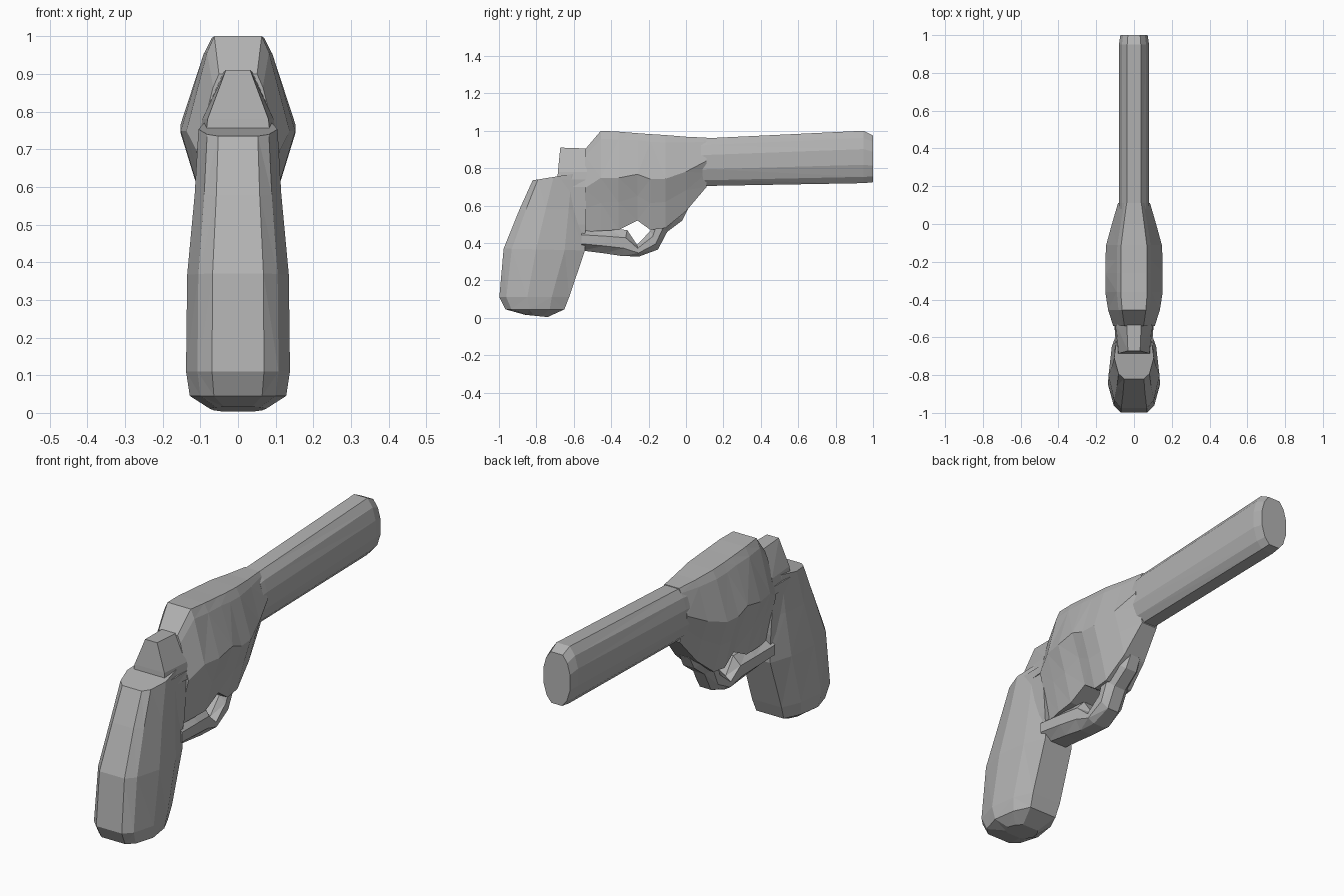
import bpy
import bmesh

cube = bpy.data.objects.get("Cube")
if cube:
    bpy.data.objects.remove(cube, do_unlink=True)

# One plain grey material for the whole model
grey = bpy.data.materials.new("plain_grey")
grey.use_nodes = True
grey.diffuse_color = (0.45, 0.45, 0.45, 1)
grey.node_tree.nodes["Principled BSDF"].inputs["Base Color"].default_value = (0.45, 0.45, 0.45, 1)


def loft(name, profile, rings):
    """Skin mirrored cross-sections.

    profile: (position from start to end, share of half width) pairs
    rings: (start y, start z, end y, end z, half width)
    """
    bm = bmesh.new()
    loops = []
    for y0, z0, y1, z1, width in rings:
        half = [(share * width, y0 + (y1 - y0) * t, z0 + (z1 - z0) * t)
                for t, share in profile]
        mirrored = [(-x, y, z) for x, y, z in reversed(half)]
        loops.append([bm.verts.new(p) for p in half + mirrored])
    count = len(loops[0])
    for a, b in zip(loops, loops[1:]):
        for i in range(count):
            j = (i + 1) % count
            bm.faces.new((a[i], a[j], b[j], b[i]))
    bm.faces.new(loops[0])
    bm.faces.new(loops[-1])
    bmesh.ops.recalc_face_normals(bm, faces=bm.faces)
    # Faceted look: split the bent quads
    bmesh.ops.triangulate(bm, faces=bm.faces)
    mesh = bpy.data.meshes.new(name)
    bm.to_mesh(mesh)
    bm.free()
    mesh.materials.append(grey)
    obj = bpy.data.objects.new(name, mesh)
    bpy.context.collection.objects.link(obj)
    return obj


# Long faceted barrel, sections run top to bottom
loft("barrel",
     [(0, .45), (.14, .8), (.35, 1), (.65, 1), (.88, .75), (1, .4)],
     [(.08, .955, .08, .705, .08),
      (.11, .96, .11, .705, .08),
      (.95, 1.0, .95, .72, .08),
      (1.0, .975, 1.0, .725, .072)])

# Bulging central frame, sections run top to bottom
loft("frame",
     [(0, .46), (.08, .6), (.47, 1), (.72, .74), (1, .5)],
     [(-.54, .9, -.54, .46, .11),
      (-.455, 1.0, -.455, .465, .137),
      (-.36, .995, -.36, .47, .152),
      (-.26, .987, -.26, .52, .152),
      (-.19, .982, -.19, .47, .152),
      (-.11, .977, -.11, .48, .147),
      (0, .968, 0, .57, .117),
      (.11, .963, .11, .70, .085)])

# Rounded grip, sections run back to front
loft("grip",
     [(0, .5), (.1, .78), (.4, 1), (.75, .87), (1, .58)],
     [(-.82, .735, -.54, .78, .105),
      (-.89, .58, -.54, .58, .115),
      (-.975, .37, -.54, .36, .135),
      (-.998, .11, -.625, .11, .138),
      (-.965, .045, -.65, .045, .128),
      (-.86, .016, -.74, .004, .075)])

# Flat-sided block joining grip and frame
loft("grip_mount",
     [(0, 1), (1, 1)],
     [(-.69, .74, -.535, .74, .1),
      (-.69, .5, -.535, .5, .085),
      (-.67, .38, -.545, .38, .07)])

# Tapered hammer behind the frame
loft("hammer",
     [(0, .85), (1, 1)],
     [(-.69, .70, -.53, .70, .105),
      (-.685, .78, -.53, .78, .095),
      (-.672, .91, -.53, .905, .038)])

# Guard loop under the frame, sections run inside to outside
loft("guard",
     [(0, .5), (.3, 1), (.7, 1), (1, .5)],
     [(-.56, .48, -.56, .36, .09),
      (-.42, .475, -.44, .345, .08),
      (-.315, .47, -.34, .33, .07),
      (-.262, .39, -.25, .328, .062),
      (-.19, .465, -.15, .365, .06),
      (-.17, .54, -.1, .46, .062),
      (-.12, .6, -.02, .52, .06),
      (-.08, .66, .01, .58, .055)])
